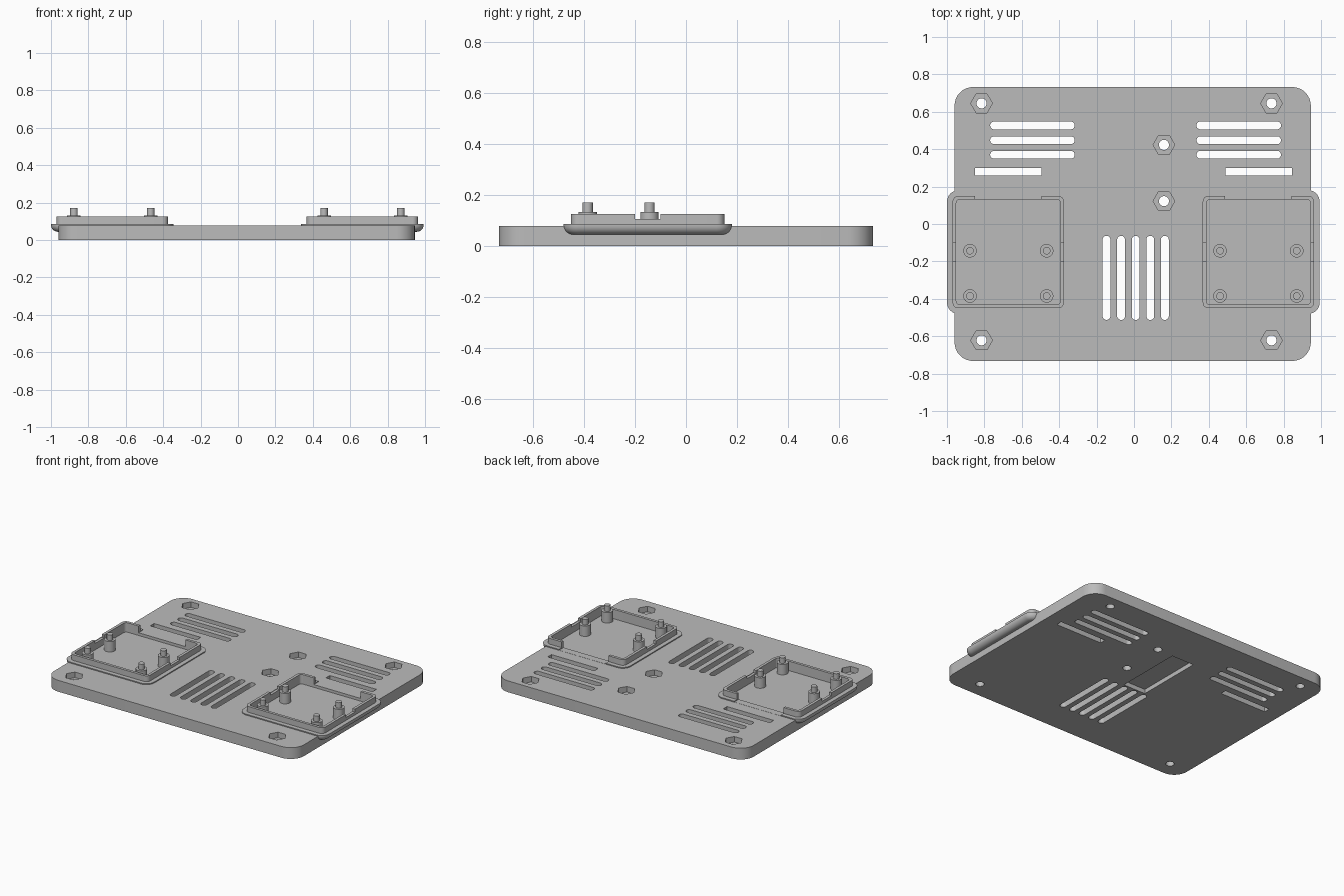
import bpy, bmesh
from math import sin, cos, pi, radians

old = bpy.data.objects.get("Cube")
if old:
    bpy.data.objects.remove(old, do_unlink=True)

grey = bpy.data.materials.new("plain grey")
grey.use_nodes = True
GREY = (0.5, 0.5, 0.5, 1)
grey.diffuse_color = GREY
grey.node_tree.nodes["Principled BSDF"].inputs["Base Color"].default_value = GREY


def rounded(cx, cy, w, h, r, n=8):
    """Outline of a rounded rectangle."""
    pts = []
    for q, (sx, sy) in enumerate(((1, 1), (-1, 1), (-1, -1), (1, -1))):
        for i in range(n + 1):
            a = (q + i / n) * pi / 2
            pts.append((cx + sx * (w / 2 - r) + r * cos(a),
                        cy + sy * (h / 2 - r) + r * sin(a)))
    return pts


def ngon(cx, cy, r, n):
    return [(cx + r * cos(2 * pi * i / n), cy + r * sin(2 * pi * i / n)) for i in range(n)]


def loft(bm, rings):
    """Skin a stack of (z, outline) rings and cap both ends."""
    rows = [[bm.verts.new((x, y, z)) for x, y in pts] for z, pts in rings]
    for a, b in zip(rows, rows[1:]):
        for i in range(len(a)):
            j = (i + 1) % len(a)
            bm.faces.new((a[i], a[j], b[j], b[i]))
    bm.faces.new(rows[0][::-1])
    bm.faces.new(rows[-1])


def prism(bm, pts, z0, z1):
    loft(bm, [(z0, pts), (z1, pts)])


def box(bm, x0, x1, y0, y1, z0, z1):
    prism(bm, [(x0, y0), (x1, y0), (x1, y1), (x0, y1)], z0, z1)


def make(name, bm):
    bmesh.ops.remove_doubles(bm, verts=bm.verts, dist=1e-5)
    bmesh.ops.recalc_face_normals(bm, faces=bm.faces)
    me = bpy.data.meshes.new(name)
    bm.to_mesh(me)
    bm.free()
    ob = bpy.data.objects.new(name, me)
    bpy.context.collection.objects.link(ob)
    me.materials.append(grey)
    return ob


def cut(ob, *cutters):
    """Subtract each cutter mesh, bake the result and drop the cutters."""
    tools = [make("cutter", bm) for bm in cutters]
    for tool in tools:
        tool.hide_render = True
        mod = ob.modifiers.new("cut", 'BOOLEAN')
        mod.operation, mod.solver, mod.object = 'DIFFERENCE', 'EXACT', tool
    deps = bpy.context.evaluated_depsgraph_get()
    me = bpy.data.meshes.new_from_object(ob.evaluated_get(deps))
    ob.modifiers.clear()
    ob.data = me
    for tool in tools:
        bpy.data.objects.remove(tool, do_unlink=True)


def finish(ob):
    bpy.ops.object.select_all(action='DESELECT')
    ob.select_set(True)
    bpy.context.view_layer.objects.active = ob
    bpy.ops.object.shade_smooth_by_angle(angle=radians(30))


TOP = 0.078          # plate thickness
TRAY_W, TRAY_H, TRAY_Y = 0.655, 0.66, -0.15
TRAYS = {"right": -0.672, "left": 0.665}


def tray_outline(cx, inset):
    return rounded(cx, TRAY_Y, TRAY_W - 2 * inset, TRAY_H - 2 * inset, max(0.06 - inset, 0.02))


# Base plate
bm = bmesh.new()
prism(bm, rounded(-0.007, 0, 1.905, 1.465, 0.1), 0, TOP)
plate = make("base_plate", bm)

# Ventilation slots and cable slots through the plate
slots = bmesh.new()
for x in (-0.543, 0.56):
    for y in (0.37, 0.448, 0.527):
        prism(slots, rounded(x, y, 0.452, 0.042, 0.0209), -0.1, 0.2)
for x in (-0.672, 0.668):
    box(slots, x - 0.178, x + 0.178, 0.258, 0.3, -0.1, 0.2)
for i in range(5):
    prism(slots, rounded(0.009 + (i - 2) * 0.078, -0.288, 0.042, 0.45, 0.0209), -0.1, 0.2)

# Screw holes with hexagonal nut pockets
holes, pockets = bmesh.new(), bmesh.new()
for x, y in [(sx, sy) for sx in (-0.815, 0.735) for sy in (-0.622, 0.645)] + [(0.16, 0.122), (0.16, 0.423)]:
    prism(holes, ngon(x, y, 0.027, 24), -0.1, 0.2)
    prism(pockets, ngon(x, y, 0.058, 6), 0.04, 0.2)

# Recess on the underside, and room for the tray floors
recess = bmesh.new()
box(recess, -0.13, 0.04, -0.05, 0.42, -0.1, 0.03)
seats = bmesh.new()
for cx in TRAYS.values():
    prism(seats, tray_outline(cx, 0.04), 0.052, 0.2)
cut(plate, slots, holes, pockets, recess, seats)
finish(plate)

for side, cx in TRAYS.items():
    # Tray: rounded underside, thin flange, raised wall
    rings = []
    for i in range(7):
        a = i / 6 * pi / 2
        rings.append((0.08 - 0.036 * cos(a), tray_outline(cx, 0.036 * (1 - sin(a)))))
    rings += [(0.085, tray_outline(cx, 0)), (0.085, tray_outline(cx, 0.03)),
              (0.125, tray_outline(cx, 0.03))]
    bm = bmesh.new()
    loft(bm, rings)
    tray = make(side + "_tray", bm)

    # Inner pocket, cable gap at the back, notches in the side walls
    inner, gap, notches = bmesh.new(), bmesh.new(), bmesh.new()
    prism(inner, tray_outline(cx, 0.049), 0.06, 0.2)
    box(gap, cx - 0.178, cx + 0.178, 0.08, 0.3, TOP + 0.001, 0.2)
    for s in (-1, 1):
        x = cx + s * 0.29
        box(notches, x - 0.04, x + 0.04, -0.2, -0.1, 0.105, 0.2)
    cut(tray, inner, gap, notches)
    finish(tray)

    # Standoffs with locating pegs
    bm = bmesh.new()
    for dx in (-0.205, 0.205):
        for y in (-0.385, -0.143):
            wide, thin = ngon(cx + dx, y, 0.036, 24), ngon(cx + dx, y, 0.02, 24)
            loft(bm, [(0.055, wide), (0.132, wide), (0.132, thin), (0.17, thin)])
    finish(make(side + "_standoffs", bm))
